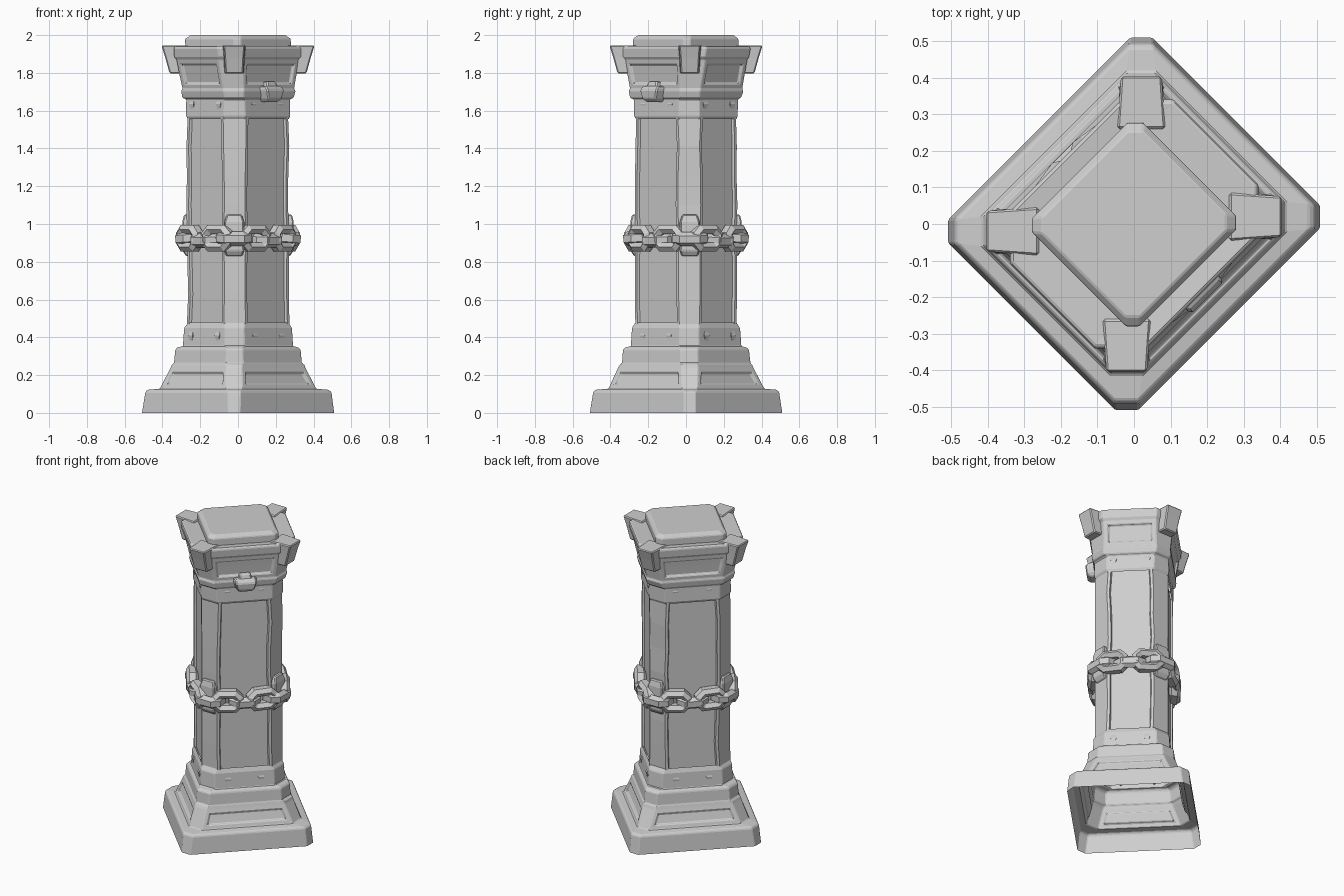
import bpy, bmesh, math, random
from mathutils import Matrix, Vector

random.seed(4)
cube = bpy.data.objects.get("Cube")
if cube:
    bpy.data.objects.remove(cube)

stone = bpy.data.materials.new("grey_stone")
stone.use_nodes = True
GREY = (0.62, 0.62, 0.62, 1)
stone.diffuse_color = GREY
stone.node_tree.nodes["Principled BSDF"].inputs["Base Color"].default_value = GREY


def finish(name, bm, bevel=0.0):
    bmesh.ops.recalc_face_normals(bm, faces=bm.faces)
    mesh = bpy.data.meshes.new(name)
    bm.to_mesh(mesh)
    bm.free()
    mesh.materials.append(stone)
    ob = bpy.data.objects.new(name, mesh)
    bpy.context.scene.collection.objects.link(ob)
    if bevel:
        mod = ob.modifiers.new("worn_edges", "BEVEL")
        mod.width = bevel
        mod.segments = 1
        mod.limit_method = "ANGLE"
        mod.angle_limit = math.radians(28)
    return ob


def outline(c, a, b, chip):
    """Diamond with cut corners: corner reach c, corner half widths a and b."""
    pts = []
    for k in range(4):
        d = random.uniform(0, chip)
        lo, hi = (b, a) if k % 2 == 0 else (a, b)
        rot = Matrix.Rotation(k * math.pi / 2, 3, "Z")
        pts += [rot @ Vector((c - d, -lo - d, 0)), rot @ Vector((c - d, hi + d, 0))]
    return pts


def loft(name, rings, panels=(), cap=False, chip=0.005, bevel=0.004):
    """Stack outlines (z, c, a, b); panels = (first, last layer, border, depth)."""
    bm = bmesh.new()
    loops = []
    for z, c, a, b in rings:
        loops.append([bm.verts.new(p + Vector((0, 0, z))) for p in outline(c, a, b, chip)])
    layers = []
    for low, high in zip(loops, loops[1:]):
        layers.append([bm.faces.new((low[i], low[(i + 1) % 8], high[(i + 1) % 8], high[i]))
                       for i in range(8)])
    if cap:
        bm.faces.new(loops[-1])
    bm.normal_update()
    for first, last, border, depth in panels:
        sides = [f for layer in layers[first:last + 1] for f in layer[1::2]]
        # A narrow second inset makes the recess wall steep
        bmesh.ops.inset_region(bm, faces=sides, thickness=border, use_even_offset=True)
        bmesh.ops.inset_region(bm, faces=sides, thickness=0.006, depth=-depth,
                               use_even_offset=True)
    return finish(name, bm, bevel)


# Stepped base, left open underneath
loft("stepped_base", [
    (0, 0.51, 0.05, 0.01), (0.11, 0.495, 0.05, 0.01), (0.122, 0.482, 0.05, 0.01),
    (0.128, 0.415, 0.06, 0.02), (0.24, 0.36, 0.06, 0.02), (0.258, 0.352, 0.06, 0.02),
    (0.262, 0.342, 0.06, 0.025), (0.335, 0.334, 0.06, 0.025), (0.348, 0.322, 0.06, 0.025),
    (0.352, 0.296, 0.065, 0.03), (0.45, 0.288, 0.065, 0.03), (0.478, 0.268, 0.07, 0.035),
], panels=[(3, 3, 0.025, 0.012)])

# Shaft with a sunken panel on each side and chipped corners
heights = [0.47 + 1.1 * i / 7 for i in range(8)]
loft("shaft", [(z, 0.273, 0.07, 0.035) for z in heights],
     panels=[(0, 6, 0.016, 0.013)], chip=0.009, bevel=0)

# Neck band and flaring capital
loft("capital", [
    (1.555, 0.268, 0.07, 0.035), (1.57, 0.278, 0.07, 0.035), (1.66, 0.276, 0.07, 0.035),
    (1.668, 0.296, 0.07, 0.03), (1.705, 0.305, 0.075, 0.03), (1.715, 0.298, 0.075, 0.03),
    (1.8, 0.312, 0.09, 0.03), (1.87, 0.325, 0.1, 0.03), (1.885, 0.338, 0.1, 0.03),
    (1.93, 0.344, 0.105, 0.03), (1.942, 0.334, 0.105, 0.03), (1.935, 0.25, 0.03, 0.02),
], panels=[(5, 6, 0.025, 0.012)])
loft("top_slab", [
    (1.92, 0.28, 0.022, 0.015), (1.98, 0.28, 0.022, 0.015), (2.0, 0.255, 0.022, 0.015),
], cap=True, chip=0.004)


def block(name, place, sections, bevel=0.006):
    """Solid from quads (z, inner, outer, half width) seen along local x."""
    bm = bmesh.new()
    loops = []
    for z, inner, outer, w in sections:
        quad = [(inner, -w), (outer, -w * 0.85), (outer, w * 0.85), (inner, w)]
        loops.append([bm.verts.new((x, y, z)) for x, y in quad])
    for low, high in zip(loops, loops[1:]):
        for i in range(4):
            bm.faces.new((low[i], low[(i + 1) % 4], high[(i + 1) % 4], high[i]))
    bm.faces.new(loops[0])
    bm.faces.new(loops[-1])
    bm.transform(place)
    return finish(name, bm, bevel)


def spin(angle, shift=0.0):
    return Matrix.Rotation(angle, 4, "Z") @ Matrix.Translation((0, shift, 0))


def link(name, place):
    """Chunky oval chain link lying in its local xy plane."""
    bm = bmesh.new()
    rows = []
    for i in range(8):
        t = (i + 0.5) * math.pi / 4
        row = []
        for j in range(6):
            s = (j + 0.5) * math.pi / 3
            r = 0.05 + 0.03 * math.cos(s)
            x = r * math.cos(t) + math.copysign(0.025, math.cos(t))
            row.append(bm.verts.new((x, r * math.sin(t), 0.038 * math.sin(s))))
        rows.append(row)
    for i in range(8):
        p, q = rows[i], rows[(i + 1) % 8]
        for j in range(6):
            bm.faces.new((p[j], q[j], q[(j + 1) % 6], p[(j + 1) % 6]))
    bm.transform(place)
    return finish(name, bm)


CHAIN_Z = 0.925
for k in range(4):
    sign = 1 if k % 2 == 0 else -1
    corner = spin(k * math.pi / 2, 0.02 * sign)
    # Corner horns of the capital
    block(f"capital_horn_{k}", corner, [
        (1.797, 0.26, 0.362, 0.055), (1.88, 0.26, 0.385, 0.06), (1.945, 0.26, 0.405, 0.066)])
    # Worn lugs behind the chain
    block(f"corner_lug_{k}", corner, [
        (0.83, 0.2, 0.275, 0.05), (0.86, 0.2, 0.295, 0.06),
        (1.01, 0.2, 0.295, 0.06), (1.05, 0.2, 0.285, 0.045)])

    # Chain: flat links at corners and side middles, upright links between
    flat = Matrix.Rotation(math.pi / 2, 4, "Z")
    upright = flat @ Matrix.Rotation(math.pi / 2, 4, "X")
    wobble = Matrix.Rotation(random.uniform(-0.12, 0.12), 4, "X")
    link(f"corner_link_{k}", corner @ Matrix.Translation((0.262, 0, CHAIN_Z)) @ flat @ wobble)
    reach = 0.24 if k % 2 == 0 else 0.212
    side = spin(k * math.pi / 2 + math.pi / 4)
    link(f"side_link_{k}", side @ Matrix.Translation((reach - 0.008, 0, CHAIN_Z - 0.01))
         @ flat @ wobble)
    for s in (-1, 1):
        tilt = Matrix.Rotation(0.15 * s, 4, "Z")
        link(f"upright_link_{k}_{s}", side
             @ Matrix.Translation((reach + 0.016, 0.105 * s, CHAIN_Z)) @ tilt @ upright)
        # Shallow stone chips on the neck and foot bands
        for z, out in ((0.4, 0.013), (1.625, 0.005)):
            block(f"stone_chip_{k}_{s}_{z}", side @ spin(0, 0.1 * s), [
                (z - 0.03, reach - 0.03, reach + out - 0.002, 0.006),
                (z + 0.01, reach - 0.03, reach + out + 0.005, 0.022),
                (z + 0.03, reach - 0.03, reach + out - 0.002, 0.012)], 0)

# Small keystone on one side of the capital
key = spin(-math.pi / 4)
block("keystone", key, [
    (1.645, 0.2, 0.26, 0.045), (1.665, 0.2, 0.28, 0.06),
    (1.71, 0.2, 0.285, 0.075), (1.73, 0.2, 0.268, 0.07)])
block("keystone_crest", key, [
    (1.715, 0.2, 0.265, 0.05), (1.755, 0.2, 0.25, 0.035)])
